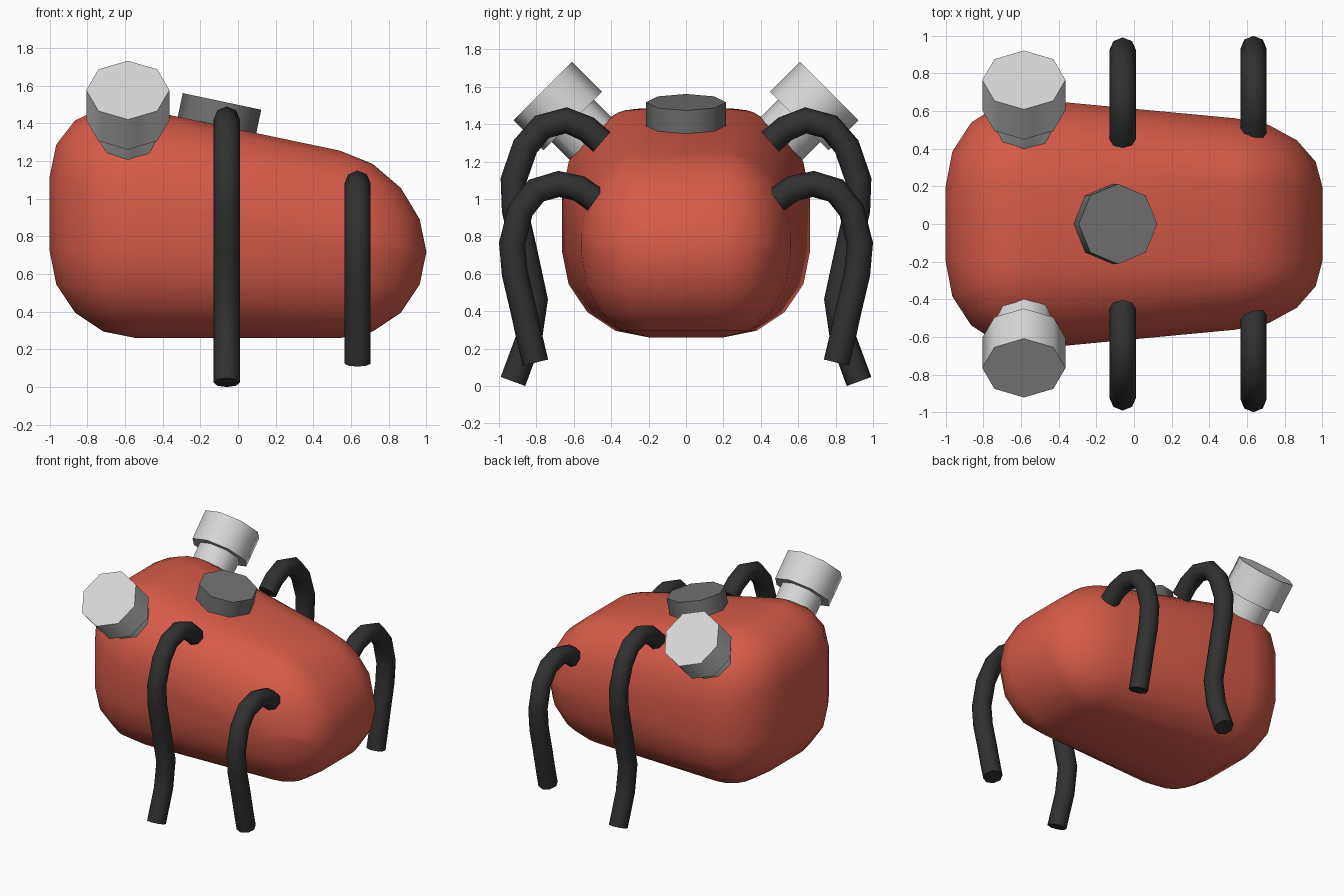
import bpy, bmesh, math
from mathutils import Vector, Matrix

if "Cube" in bpy.data.objects:
    bpy.data.objects.remove(bpy.data.objects["Cube"])


def material(name, rgb):
    m = bpy.data.materials.new(name)
    m.diffuse_color = (*rgb, 1)
    m.use_nodes = True
    m.node_tree.nodes["Principled BSDF"].inputs["Base Color"].default_value = m.diffuse_color
    return m


RED = material("soft red", (0.68, 0.105, 0.067))
WHITE = material("off white", (0.68, 0.68, 0.68))
GREY = material("mid grey", (0.17, 0.17, 0.17))
BLACK = material("rubber black", (0.03, 0.03, 0.03))


def finish(name, bm, mat, angle):
    bmesh.ops.recalc_face_normals(bm, faces=bm.faces)
    me = bpy.data.meshes.new(name)
    bm.to_mesh(me)
    bm.free()
    ob = bpy.data.objects.new(name, me)
    bpy.context.collection.objects.link(ob)
    me.materials.append(mat)
    bpy.ops.object.select_all(action='DESELECT')
    ob.select_set(True)
    bpy.context.view_layer.objects.active = ob
    bpy.ops.object.shade_smooth_by_angle(angle=math.radians(angle))
    return ob


def drum(name, end, axis, radius, length, mat):
    """Eight-sided cylinder whose outer face is centred on end."""
    axis = Vector(axis).normalized()
    side = Vector((0, 1, 0)) if abs(axis.y) < 0.1 else Vector((1, 0, 0))
    other = axis.cross(side)
    bm = bmesh.new()
    rings = []
    for d in (0, length):
        c = Vector(end) - axis * d
        rings.append([bm.verts.new(c + radius * (side * math.cos(a) + other * math.sin(a)))
                      for a in (k * math.pi / 4 for k in range(8))])
    for k in range(8):
        j = (k + 1) % 8
        bm.faces.new((rings[0][k], rings[0][j], rings[1][j], rings[1][k]))
    for r in rings:
        bm.faces.new(r)
    return finish(name, bm, mat, 50)


def tube(name, x, path, radius, mat):
    """Eight-sided tube following a (y, z) path at a fixed x."""
    pts = [Vector((x, y, z)) for y, z in path]
    bm = bmesh.new()
    rings = []
    for i, p in enumerate(pts):
        a, b = pts[max(i - 1, 0)], pts[min(i + 1, len(pts) - 1)]
        t = (b - a).normalized()
        n = t.cross(Vector((1, 0, 0)))
        rings.append([bm.verts.new(p + radius * (n * math.cos(q) + Vector((math.sin(q), 0, 0))))
                      for q in (k * math.pi / 4 for k in range(8))])
    for r0, r1 in zip(rings, rings[1:]):
        for k in range(8):
            j = (k + 1) % 8
            bm.faces.new((r0[k], r0[j], r1[j], r1[k]))
    bm.faces.new(rings[0])
    bm.faces.new(rings[-1])
    return finish(name, bm, mat, 50)


# Body: wedge-shaped box with big four-segment rounded corners
bm = bmesh.new()
R = 0.46
for sx in (-1, 1):
    for sy in (-1, 1):
        for sz in (-1, 1):
            for i in range(5):
                for j in range(5):
                    a, b = i * math.pi / 8, j * math.pi / 8
                    nz = math.sin(a)
                    nx, ny = math.cos(a) * math.cos(b), math.cos(a) * math.sin(b)
                    x = sx * (1 - R * (1 - nx))
                    y = sy * (0.2 + ny * (0.412 - 0.047 * (x + 0.54 * sx)))
                    if sz < 0:
                        z = 0.72 - R * nz
                    else:
                        base, rz = (1.12, R) if sx < 0 else (0.715, 0.443)
                        z = base + rz * nz - 0.213 * (x - sx)
                    bm.verts.new((x, y, z))
bmesh.ops.remove_doubles(bm, verts=bm.verts, dist=0.006)
hull = bmesh.ops.convex_hull(bm, input=bm.verts)
junk = {g for g in hull["geom_interior"] + hull["geom_unused"]
        if isinstance(g, bmesh.types.BMVert)}
bmesh.ops.delete(bm, geom=list(junk), context='VERTS')
finish("body", bm, RED, 50)

# Flat cap on the sloping top
drum("top_cap", (-0.085, 0, 1.517), (0.207, 0, 0.978), 0.213, 0.18, GREY)

# Mirrored ports and hanging hoses
big = [(0.45, 1.305), (0.53, 1.375), (0.64, 1.42), (0.77, 1.385), (0.86, 1.28), (0.922, 1.1),
       (0.915, 0.94), (0.865, 0.72), (0.808, 0.46), (0.838, 0.26), (0.925, 0.024)]
small = [(0.485, 0.995), (0.57, 1.055), (0.68, 1.08), (0.80, 1.045), (0.885, 0.94), (0.93, 0.76),
         (0.915, 0.6), (0.87, 0.41), (0.835, 0.25), (0.805, 0.125)]
for s, tag in ((-1, "front"), (1, "back")):
    axis = (0, s, 1)
    drum(tag + "_port_cap", (-0.585, s * 0.765, 1.577), axis, 0.221, 0.226, WHITE)
    drum(tag + "_port_neck", (-0.585, s * 0.70, 1.512), axis, 0.16, 0.27, WHITE)
    tube(tag + "_long_hose", -0.06, [(s * y, z) for y, z in big], 0.07, BLACK)
    tube(tag + "_short_hose", 0.635, [(s * y, z) for y, z in small], 0.07, BLACK)
